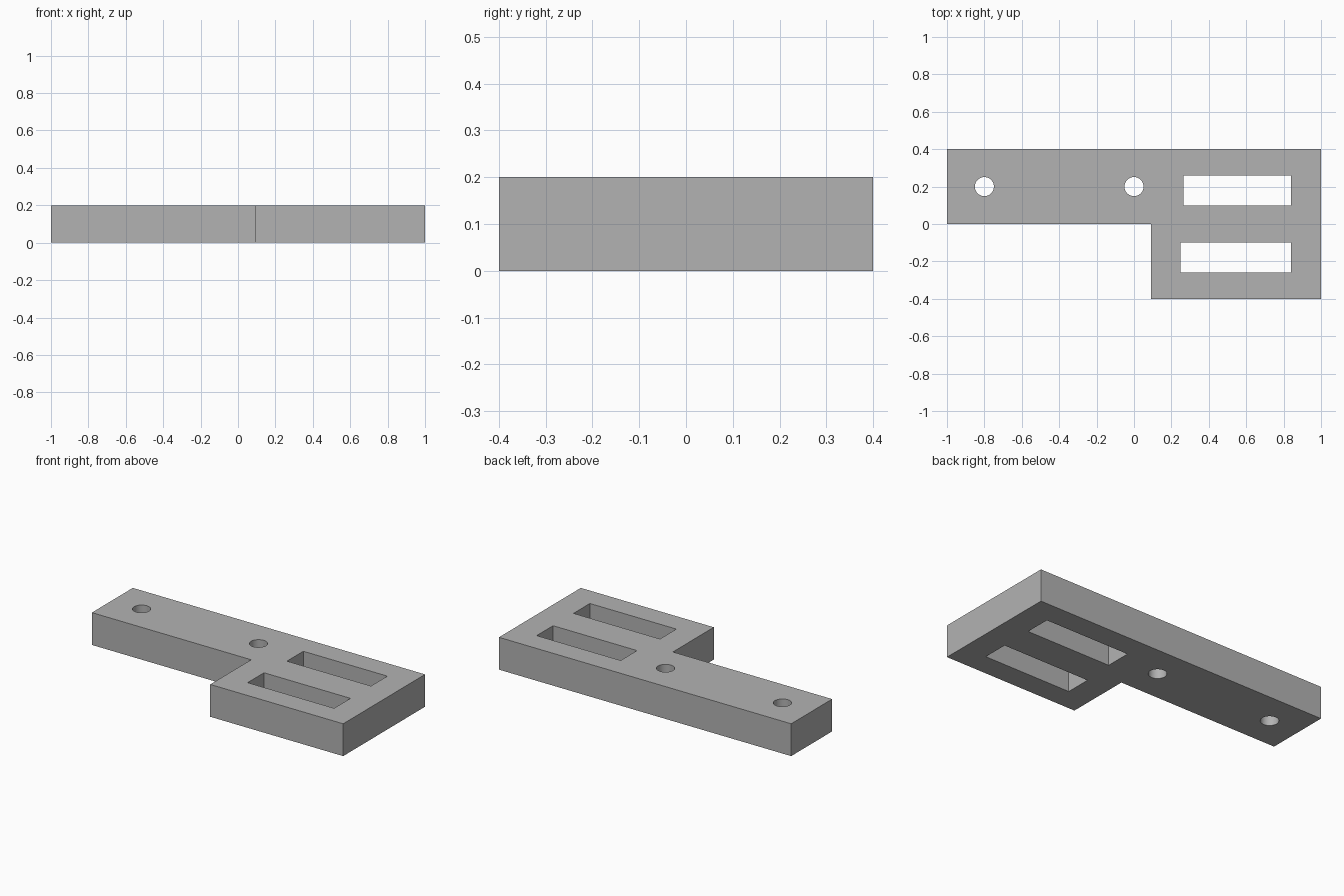
import bpy
import bmesh
from mathutils import Matrix, Vector

cube = bpy.data.objects.get("Cube")
if cube:
    bpy.data.objects.remove(cube, do_unlink=True)

THICKNESS = 0.2

grey = bpy.data.materials.new("plain grey")
grey.use_nodes = True
colour = (0.45, 0.45, 0.45, 1)
grey.diffuse_color = colour
grey.node_tree.nodes["Principled BSDF"].inputs["Base Color"].default_value = colour


def make_object(name, bm):
    bmesh.ops.recalc_face_normals(bm, faces=bm.faces)
    mesh = bpy.data.meshes.new(name)
    bm.to_mesh(mesh)
    bm.free()
    mesh.materials.append(grey)
    obj = bpy.data.objects.new(name, mesh)
    bpy.context.collection.objects.link(obj)
    return obj


def prism(name, outline, bottom, height):
    """Extrude a flat outline upwards."""
    bm = bmesh.new()
    face = bm.faces.new([bm.verts.new((x, y, bottom)) for x, y in outline])
    top = bmesh.ops.extrude_face_region(bm, geom=[face])["geom"]
    verts = [v for v in top if isinstance(v, bmesh.types.BMVert)]
    bmesh.ops.translate(bm, verts=verts, vec=Vector((0, 0, height)))
    return make_object(name, bm)


def slot_cutter(x0, x1, y0, y1):
    outline = [(x0, y0), (x1, y0), (x1, y1), (x0, y1)]
    return prism("slot_cutter", outline, -0.1, THICKNESS + 0.2)


def hole_cutter(x, y, radius):
    bm = bmesh.new()
    bmesh.ops.create_cone(bm, cap_ends=True, segments=48, radius1=radius,
                          radius2=radius, depth=THICKNESS + 0.2,
                          matrix=Matrix.Translation((x, y, THICKNESS / 2)))
    return make_object("hole_cutter", bm)


# L-shaped plate
plate = prism("bracket_plate",
              [(-1, 0), (0.09, 0), (0.09, -0.4), (1, -0.4), (1, 0.4), (-1, 0.4)],
              0, THICKNESS)

# Two round bolt holes and two rectangular slots, all cut right through
cutters = [hole_cutter(x, 0.2, 0.051) for x in (-0.8, 0)]
cutters += [slot_cutter(0.265, 0.84, 0.1, 0.26),
            slot_cutter(0.248, 0.84, -0.26, -0.1)]

for cutter in cutters:
    cutter.hide_render = True
    cut = plate.modifiers.new("cut", 'BOOLEAN')
    cut.operation = 'DIFFERENCE'
    cut.solver = 'EXACT'
    cut.object = cutter

# Keep the cut result and drop the cutters
depsgraph = bpy.context.evaluated_depsgraph_get()
finished = bpy.data.meshes.new_from_object(plate.evaluated_get(depsgraph))
plate.modifiers.clear()
plate.data = finished
for cutter in cutters:
    bpy.data.objects.remove(cutter, do_unlink=True)

# Smooth hole walls with sharp corners
bpy.ops.object.select_all(action='DESELECT')
plate.select_set(True)
bpy.context.view_layer.objects.active = plate
bpy.ops.object.shade_smooth_by_angle()
